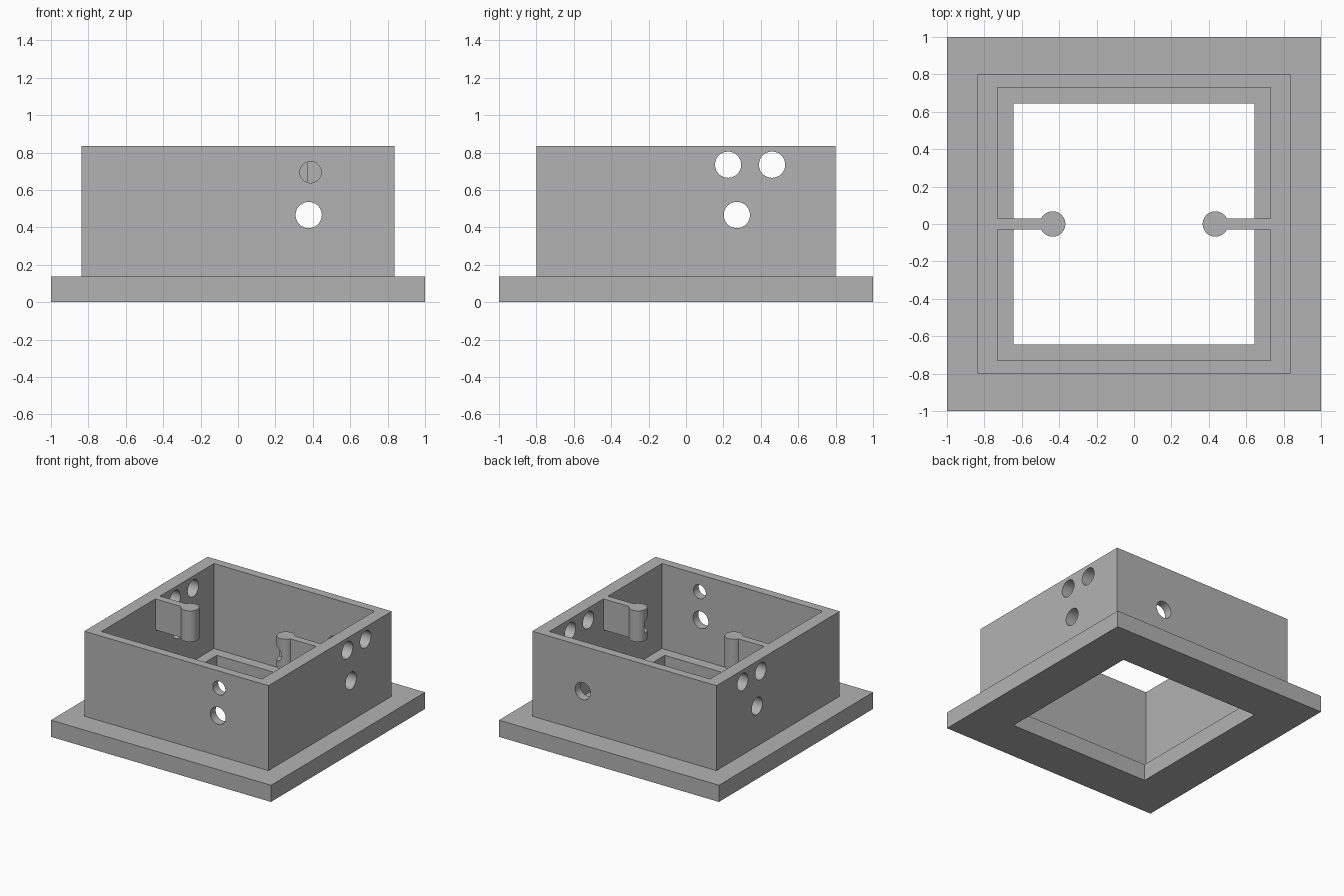
import bpy
import bmesh
import math
from mathutils import Matrix

old = bpy.data.objects.get("Cube")
if old:
    bpy.data.objects.remove(old, do_unlink=True)

BASE_TOP, TOP = 0.137, 0.835
INNER = 0.73

grey = bpy.data.materials.new("plain_grey")
grey.use_nodes = True
grey.diffuse_color = (0.45, 0.45, 0.45, 1)
grey.node_tree.nodes["Principled BSDF"].inputs["Base Color"].default_value = grey.diffuse_color


def finish(name, bm):
    bmesh.ops.recalc_face_normals(bm, faces=bm.faces)
    mesh = bpy.data.meshes.new(name)
    bm.to_mesh(mesh)
    bm.free()
    mesh.materials.append(grey)
    obj = bpy.data.objects.new(name, mesh)
    bpy.context.collection.objects.link(obj)
    return obj


def rect_frame(name, outer, inner, z0, z1):
    """Rectangular frame with an open middle; outer and inner are half sizes."""
    bm = bmesh.new()
    corners = [(-1, -1), (1, -1), (1, 1), (-1, 1)]
    loops = [[bm.verts.new((sx * hx, sy * hy, z)) for sx, sy in corners]
             for (hx, hy), z in ((outer, z0), (outer, z1), (inner, z1), (inner, z0))]
    for a, b in zip(loops, loops[1:] + loops[:1]):
        for i in range(4):
            j = (i + 1) % 4
            bm.faces.new((a[i], a[j], b[j], b[i]))
    return finish(name, bm)


def post_on_web(name, side):
    """Round post joined to the side wall by a thin web, as one extruded outline."""
    cx, r, half, bottom = 0.435, 0.068, 0.03, 0.58
    start = math.asin(half / r)
    steps = 40
    outline = [(INNER, half)]
    for i in range(steps + 1):
        a = start + (2 * math.pi - 2 * start) * i / steps
        outline.append((cx + r * math.cos(a), r * math.sin(a)))
    outline.append((INNER, -half))
    bm = bmesh.new()
    face = bm.faces.new([bm.verts.new((side * x, y, bottom)) for x, y in outline])
    out = bmesh.ops.extrude_face_region(bm, geom=[face])
    moved = [g for g in out["geom"] if isinstance(g, bmesh.types.BMVert)]
    bmesh.ops.translate(bm, verts=moved, vec=(0, 0, TOP - bottom))
    return finish(name, bm)


def drill(targets, axis, centre, radius, length):
    """Bore a round hole along x or y through the target parts."""
    bm = bmesh.new()
    turn = Matrix.Rotation(math.pi / 2, 4, "Y" if axis == "x" else "X")
    bmesh.ops.create_cone(bm, cap_ends=True, segments=48, radius1=radius, radius2=radius,
                          depth=length, matrix=Matrix.Translation(centre) @ turn)
    cutter = finish("hole_cutter", bm)
    cutter.hide_render = True
    for obj in targets:
        mod = obj.modifiers.new("hole", "BOOLEAN")
        mod.operation = "DIFFERENCE"
        mod.solver = "EXACT"
        mod.object = cutter
        bpy.context.view_layer.objects.active = obj
        bpy.ops.object.modifier_apply(modifier=mod.name)
    bpy.data.objects.remove(cutter, do_unlink=True)


# Main parts
base = rect_frame("base_flange", (1, 1), (0.644, 0.644), 0, BASE_TOP)
walls = rect_frame("box_walls", (0.837, 0.8), (INNER, INNER), BASE_TOP, TOP)
left_post = post_on_web("left_post", 1)
right_post = post_on_web("right_post", -1)

# Three holes straight through both side walls
for y, z in ((0.225, 0.735), (0.46, 0.735), (0.272, 0.466)):
    drill([walls], "x", (0, y, z), 0.07, 3)

# Lower hole through front and back walls
drill([walls], "y", (0.378, 0, 0.466), 0.07, 3)

# Upper front hole, running on into the left post and stopping there
END = 0.015
drill([walls, left_post], "y", (0.388, END - 0.5, 0.695), 0.057, 1)

# Smooth the round surfaces, keep edges sharp
bpy.ops.object.select_all(action="DESELECT")
for obj in (base, walls, left_post, right_post):
    obj.select_set(True)
bpy.context.view_layer.objects.active = walls
bpy.ops.object.shade_smooth_by_angle(angle=math.radians(30))
